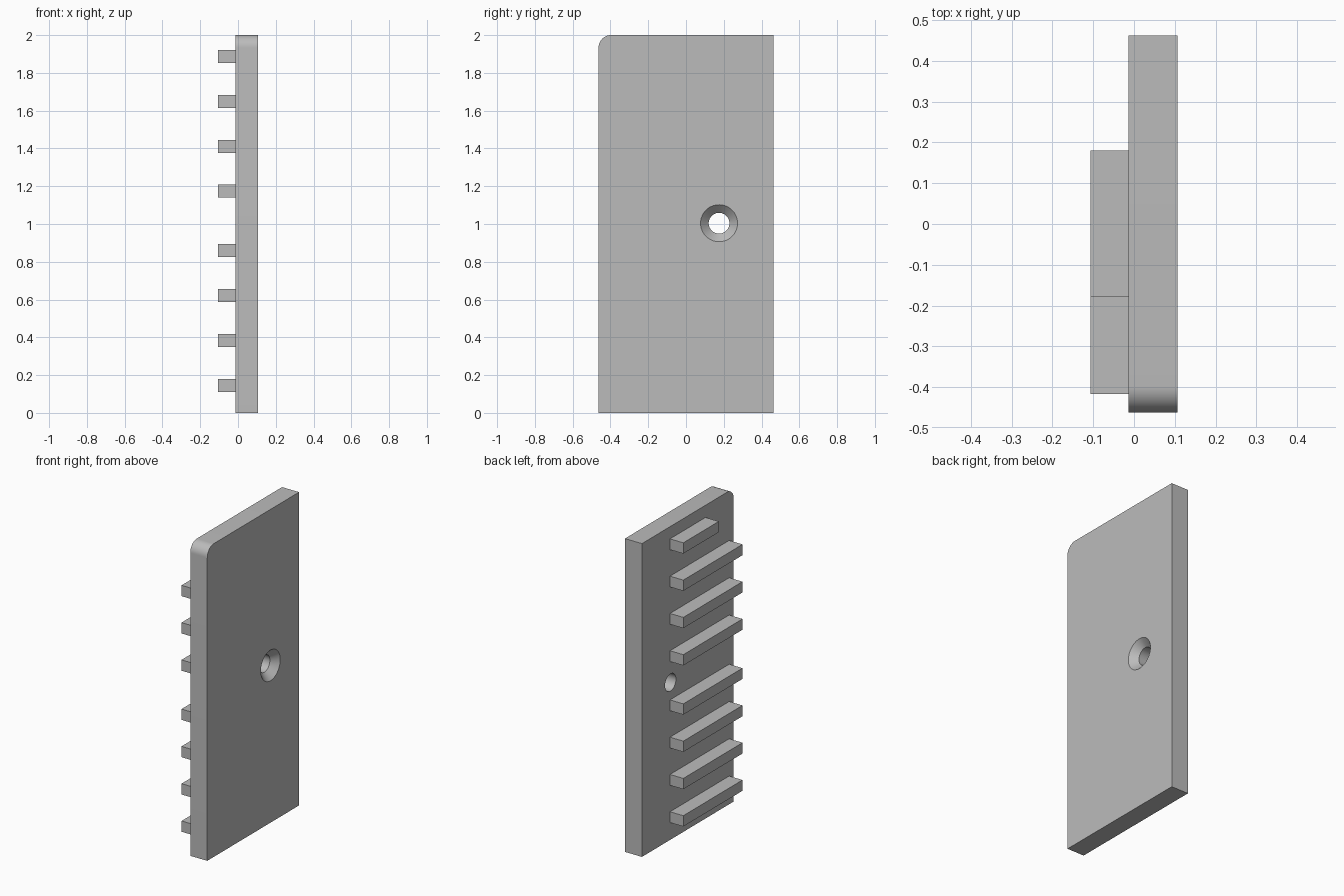
import bpy, bmesh, math
from mathutils import Matrix, Vector

if "Cube" in bpy.data.objects:
    bpy.data.objects.remove(bpy.data.objects["Cube"], do_unlink=True)

grey = bpy.data.materials.new("plain_grey")
grey.use_nodes = True
colour = (0.5, 0.5, 0.5, 1)
grey.diffuse_color = colour
grey.node_tree.nodes["Principled BSDF"].inputs["Base Color"].default_value = colour


def add_object(name, bm):
    bmesh.ops.recalc_face_normals(bm, faces=bm.faces)
    mesh = bpy.data.meshes.new(name)
    bm.to_mesh(mesh)
    bm.free()
    mesh.materials.append(grey)
    obj = bpy.data.objects.new(name, mesh)
    bpy.context.collection.objects.link(obj)
    return obj


def box(low, high):
    bm = bmesh.new()
    low, high = Vector(low), Vector(high)
    place = Matrix.Translation((low + high) / 2) @ Matrix.Diagonal((high - low).to_4d())
    bmesh.ops.create_cube(bm, size=1, matrix=place)
    return bm


BACK, FACE, HALF_DEPTH = -0.013, 0.107, 0.463

# Plate with one rounded upper front corner
bm = box((BACK, -HALF_DEPTH, 0), (FACE, HALF_DEPTH, 2))
corner = [e for e in bm.edges if all(v.co.y < 0 and v.co.z > 1 for v in e.verts)]
bmesh.ops.bevel(bm, geom=corner, offset=0.066, segments=12, profile=0.5, affect='EDGES')
plate = add_object("plate", bm)

# Countersunk screw hole: a turned profile of (x, radius) cut through the plate
bm = bmesh.new()
hole_y, hole_z = 0.175, 1.004
profile = [(-0.2, 0), (-0.2, 0.055), (0.064, 0.055), (FACE, 0.098), (0.2, 0.098), (0.2, 0)]
verts = [bm.verts.new((x, hole_y + r, hole_z)) for x, r in profile]
edges = [bm.edges.new(pair) for pair in zip(verts, verts[1:])]
bmesh.ops.spin(bm, geom=verts + edges, cent=(0, hole_y, hole_z), axis=(1, 0, 0),
               angle=math.tau, steps=48)
bmesh.ops.remove_doubles(bm, verts=bm.verts, dist=0.0005)
cutter = add_object("hole_cutter", bm)
cutter.hide_render = True

cut = plate.modifiers.new("screw_hole", 'BOOLEAN')
cut.operation = 'DIFFERENCE'
cut.solver = 'EXACT'
cut.object = cutter
bpy.ops.object.select_all(action='DESELECT')
bpy.context.view_layer.objects.active = plate
plate.select_set(True)
bpy.ops.object.modifier_apply(modifier=cut.name)
bpy.data.objects.remove(cutter, do_unlink=True)
bpy.ops.object.shade_smooth_by_angle(angle=math.radians(25))

# Two groups of four ribs; the topmost rib is shorter
for group, base in (("lower", 0.111), ("upper", 1.139)):
    for i in range(4):
        z = base + i * 0.238
        front = -0.178 if group == "upper" and i == 3 else -0.417
        add_object(f"{group}_rib_{i + 1}",
                   box((-0.107, front, z), (BACK, 0.18, z + 0.069)))
